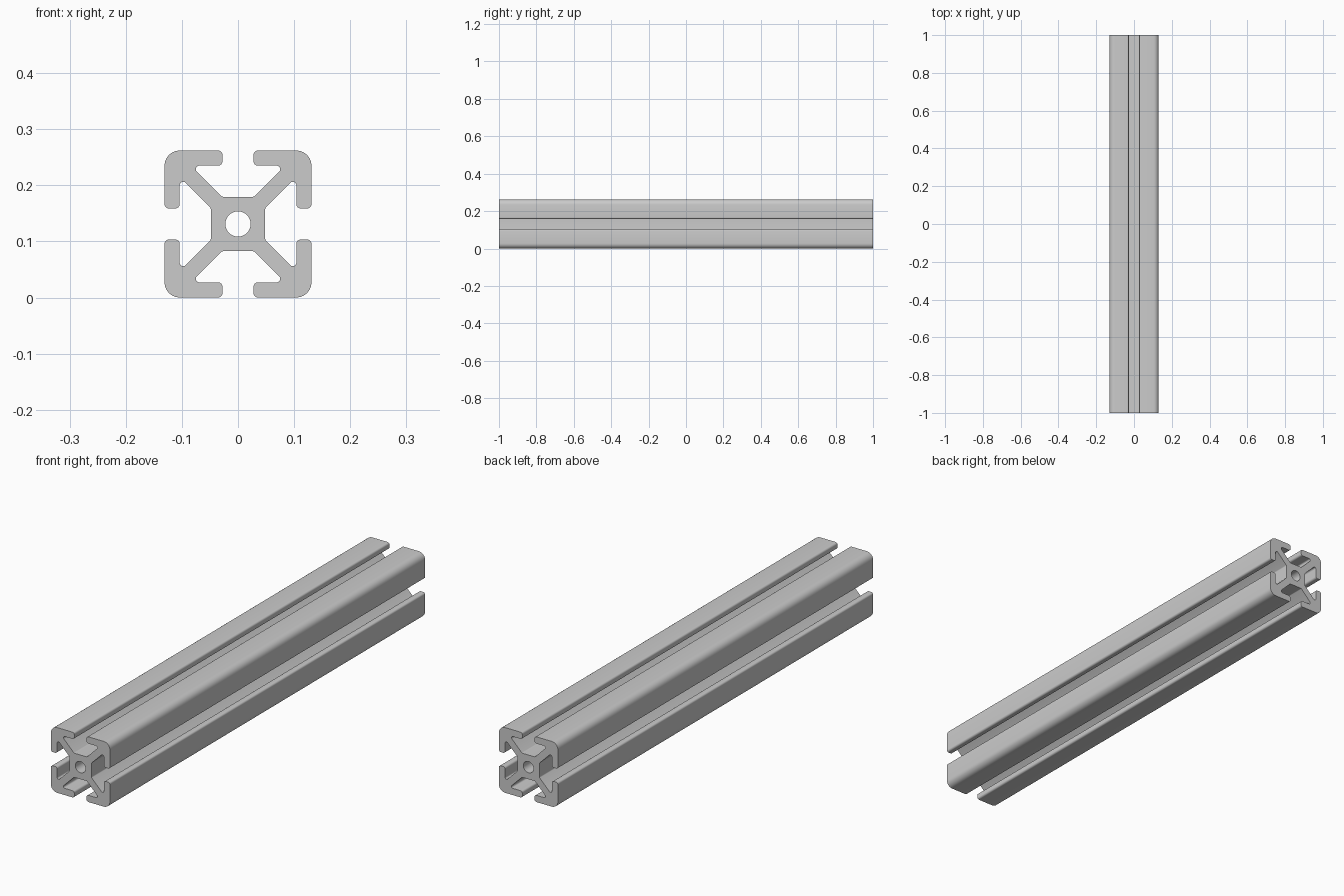
import bpy, bmesh, math
from mathutils import Vector, Matrix

if "Cube" in bpy.data.objects:
    bpy.data.objects.remove(bpy.data.objects["Cube"])

HALF = 0.131      # half the width of the square section
HOLE_R = 0.0225   # radius of the central bore


def fillet(points, steps=6):
    """Round every corner (x, y, radius) of a closed polygon."""
    out = []
    n = len(points)
    for i, (x, y, r) in enumerate(points):
        p = Vector((x, y))
        a = (Vector(points[i - 1][:2]) - p).normalized()
        b = (Vector(points[(i + 1) % n][:2]) - p).normalized()
        half = a.angle(b) / 2
        centre = p + (a + b).normalized() * (r / math.sin(half))
        start = p + a * (r / math.tan(half)) - centre
        end = p + b * (r / math.tan(half)) - centre
        sweep = start.angle_signed(end)
        for k in range(steps + 1):
            out.append(centre + Matrix.Rotation(-sweep * k / steps, 2) @ start)
    return out


def add_loop(curve, points):
    spline = curve.splines.new('POLY')
    spline.points.add(len(points) - 1)
    for sp, p in zip(spline.points, points):
        sp.co = (p[0], p[1], 0, 1)
    spline.use_cyclic_u = True


# One eighth of the section: core corner, pocket corner, lip, outer corner
eighth = [(0.0285, 0.0485, 0.006), (0.0840, 0.1040, 0.0062),
          (0.0275, 0.1040, 0.008), (0.0275, HALF, 0.008)]
quarter = eighth + [(HALF, HALF, 0.027)] + [(y, x, r) for x, y, r in reversed(eighth)]

# Rotate the quarter four times for the whole outline
outline = []
for q in range(4):
    for x, y, r in quarter:
        v = Matrix.Rotation(-q * math.pi / 2, 2) @ Vector((x, y))
        outline.append((v.x, v.y, r))

# Filled section with the bore, extruded along the length
curve = bpy.data.curves.new("slotted_rail", 'CURVE')
curve.dimensions = '2D'
curve.fill_mode = 'BOTH'
curve.extrude = 1.0
add_loop(curve, fillet(outline))
add_loop(curve, [(HOLE_R * math.cos(t * math.pi / 24), HOLE_R * math.sin(t * math.pi / 24))
                 for t in range(48)])
rail = bpy.data.objects.new("slotted_rail", curve)
bpy.context.collection.objects.link(rail)
bpy.context.view_layer.objects.active = rail
rail.select_set(True)
bpy.ops.object.convert(target='MESH')
rail = bpy.context.object

# Weld the caps, lay the rail along y and stand it on the ground
bm = bmesh.new()
bm.from_mesh(rail.data)
bmesh.ops.remove_doubles(bm, verts=bm.verts, dist=1e-5)
bm.transform(Matrix.Translation((0, 0, HALF)) @ Matrix.Rotation(math.pi / 2, 4, 'X'))
bmesh.ops.recalc_face_normals(bm, faces=bm.faces)
bm.to_mesh(rail.data)
bm.free()
bpy.ops.object.shade_smooth_by_angle(angle=math.radians(30))
